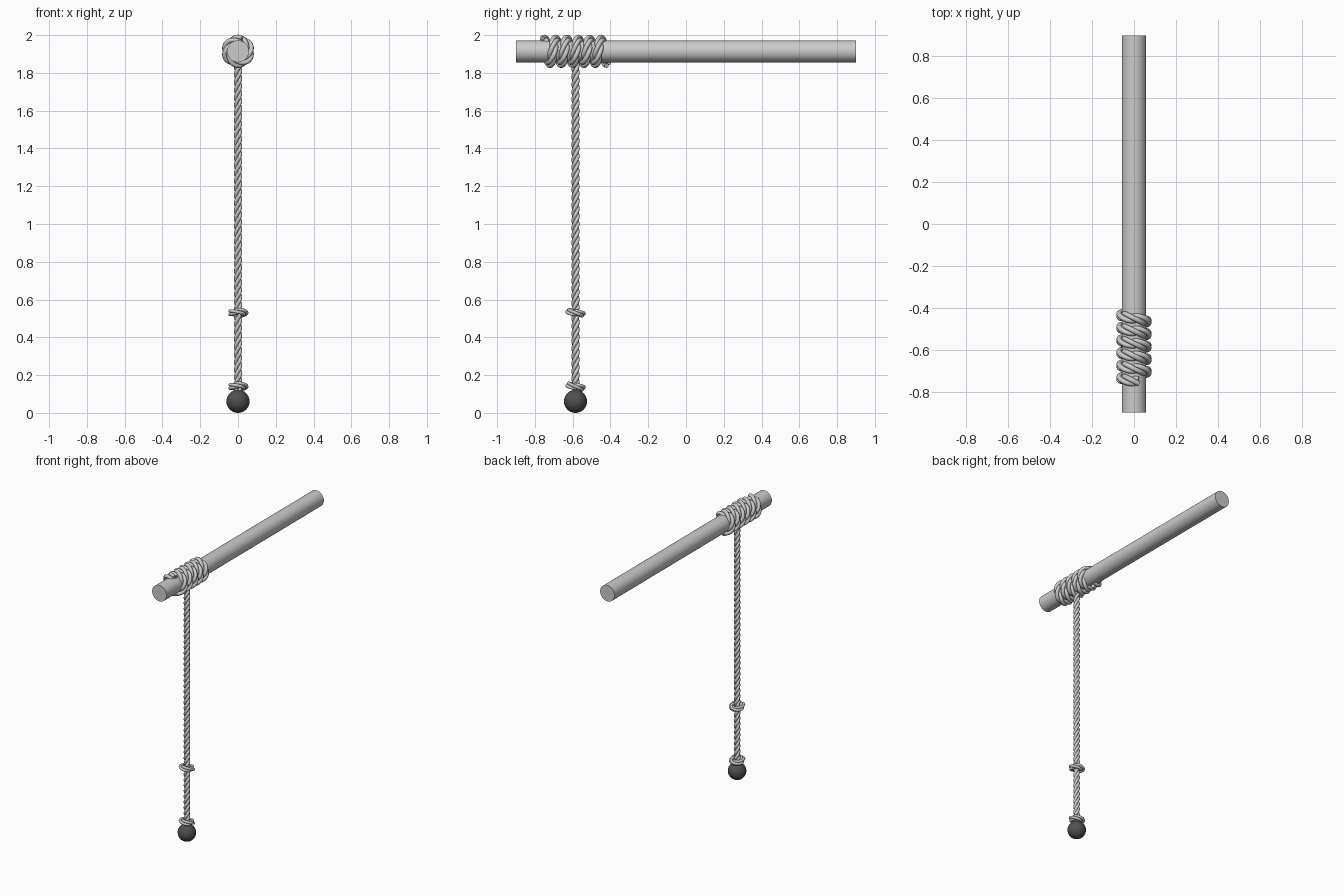
import bpy, math
from mathutils import Vector

if "Cube" in bpy.data.objects:
    bpy.data.objects.remove(bpy.data.objects["Cube"])

ROPE_Y = -0.585
BAR_Z = 1.914


def smooth(obj):
    bpy.ops.object.select_all(action='DESELECT')
    obj.select_set(True)
    bpy.context.view_layer.objects.active = obj
    bpy.ops.object.shade_smooth_by_angle(angle=math.radians(40))


def rope(name, frame, steps, radius, twists, cyclic=False):
    """Three strands laid around a path; frame(t) gives point, tangent, normal."""
    cu = bpy.data.curves.new(name, 'CURVE')
    cu.dimensions = '3D'
    cu.bevel_depth = 0.475 * radius
    cu.bevel_resolution = 3
    cu.use_fill_caps = True
    for k in range(3):
        sp = cu.splines.new('POLY')
        count = steps if cyclic else steps + 1
        sp.points.add(count - 1)
        for i in range(count):
            t = i / steps
            p, tan, nor = frame(t)
            tan = tan.normalized()
            nor = nor.normalized()
            bi = tan.cross(nor)
            a = 2 * math.pi * (twists * t + k / 3)
            q = p + (nor * math.cos(a) + bi * math.sin(a)) * 0.535 * radius
            sp.points[i].co = (*q, 1)
        sp.use_cyclic_u = cyclic
    obj = bpy.data.objects.new(name, cu)
    bpy.context.collection.objects.link(obj)
    bpy.ops.object.select_all(action='DESELECT')
    obj.select_set(True)
    bpy.context.view_layer.objects.active = obj
    bpy.ops.object.convert(target='MESH')
    obj = bpy.context.view_layer.objects.active
    smooth(obj)
    return obj


# Horizontal bar
bpy.ops.mesh.primitive_cylinder_add(vertices=48, radius=0.058, depth=1.8,
                                    location=(0, 0, BAR_Z),
                                    rotation=(math.pi / 2, 0, 0))
bar = bpy.context.object
bar.name = "bar"
smooth(bar)


# Rope wrapped around the bar
TURNS, PITCH, COIL_R = 5.55, 0.06, 0.062


def coil(t):
    a = 2 * math.pi * TURNS * t
    n = Vector((-math.sin(a), 0, -math.cos(a)))
    p = n * COIL_R + Vector((0, -0.42 - PITCH * TURNS * t, BAR_Z))
    tan = Vector((-math.cos(a) * COIL_R, -PITCH / (2 * math.pi),
                  math.sin(a) * COIL_R))
    return p, tan, n


rope("bar_wrap", coil, 264, 0.026, TURNS * 2)


# Hanging rope
def hang(t):
    return (Vector((0, ROPE_Y, 0.09 + t * 1.77)), Vector((0, 0, 1)),
            Vector((1, 0, 0)))


rope("hanging_rope", hang, 240, 0.0215, 1.77 / 0.12)


# Knots: tilted rope rings around the hanging rope
def knot(z):
    def ring(t):
        a = 2 * math.pi * t
        n = Vector((math.cos(a), math.sin(a), -0.2 * math.sin(a)))
        tan = Vector((-math.sin(a), math.cos(a), -0.2 * math.cos(a)))
        return Vector((0, ROPE_Y, z)) + n * 0.036, tan, n
    return ring


for name, z in (("middle_knot", 0.53), ("lower_knot", 0.14)):
    rope(name, knot(z), 48, 0.019, 1, True)

# Ball at the rope end
bpy.ops.mesh.primitive_uv_sphere_add(segments=32, ring_count=16, radius=0.061,
                                     location=(0, ROPE_Y, 0.064))
ball = bpy.context.object
ball.name = "ball"
ball.location.z = 0.061
mat = bpy.data.materials.new("dark_grey")
mat.diffuse_color = (0.08, 0.08, 0.08, 1)
mat.use_nodes = True
mat.node_tree.nodes["Principled BSDF"].inputs["Base Color"].default_value = mat.diffuse_color
ball.data.materials.append(mat)
smooth(ball)
